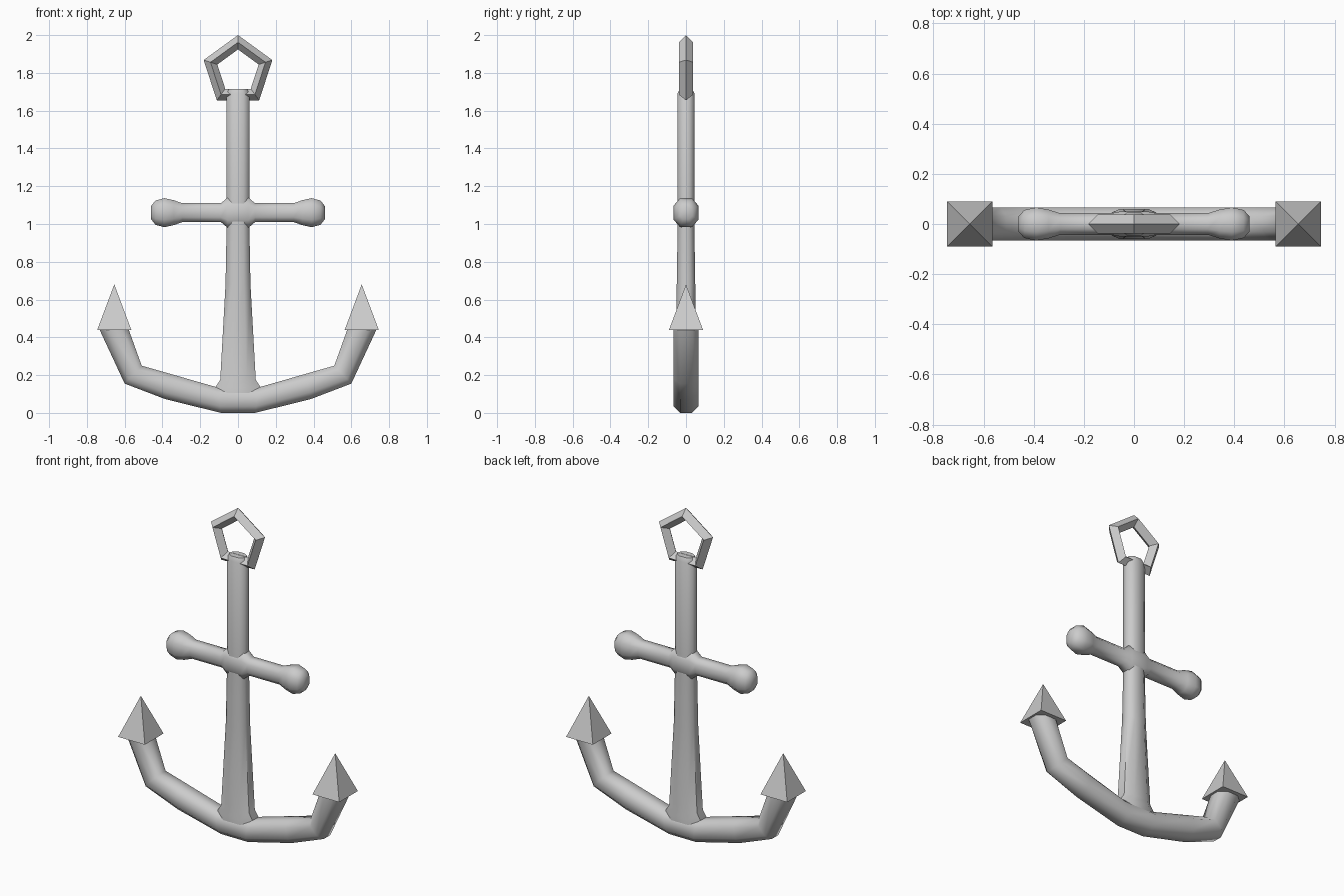
import bpy, bmesh, math

if "Cube" in bpy.data.objects:
    bpy.data.objects.remove(bpy.data.objects["Cube"])

# Octagonal cross-section, in half-width units (in-plane, depth)
C = 0.48
OCT = [(1, C), (C, 1), (-C, 1), (-1, C), (-1, -C), (-C, -1), (C, -1), (1, -C)]


def loft(name, stations):
    """Skin octagons; each station is (edge_a, edge_b, half_depth) in the xz plane."""
    bm = bmesh.new()
    rings = []
    for (ax, az), (bx, bz), d in stations:
        cx, cz = (ax + bx) / 2, (az + bz) / 2
        ux, uz = (ax - bx) / 2, (az - bz) / 2
        rings.append([bm.verts.new((cx + u * ux, v * d, cz + u * uz)) for u, v in OCT])
    for r, s in zip(rings, rings[1:]):
        for i in range(8):
            j = (i + 1) % 8
            bm.faces.new((r[i], r[j], s[j], s[i]))
    bm.faces.new(rings[0])
    bm.faces.new(rings[-1])
    bmesh.ops.recalc_face_normals(bm, faces=bm.faces)
    me = bpy.data.meshes.new(name)
    bm.to_mesh(me)
    bm.free()
    me.shade_smooth()
    me.set_sharp_from_angle(angle=math.radians(55))
    ob = bpy.data.objects.new(name, me)
    bpy.context.collection.objects.link(ob)
    return ob


def mirrored(half):
    """Reflect right-hand stations to the left so the part spans x = 0."""
    left = [((-a[0], a[1]), (-b[0], b[1]), d) for a, b, d in reversed(half)]
    return left + half


# Shank: (z, half width, half depth)
shank = [(0.06, 0.12, 0.06), (0.135, 0.12, 0.06), (0.175, 0.094, 0.058),
         (0.68, 0.066, 0.049), (1.0, 0.06, 0.044), (1.69, 0.06, 0.045), (1.715, 0.048, 0.034)]
loft("shank", [((w, z), (-w, z), d) for z, w, d in shank])

# Crossbar with knobbed ends: (x, half height, half depth)
bar = [(0.055, 0.08, 0.05), (0.09, 0.05, 0.043), (0.295, 0.05, 0.043), (0.34, 0.066, 0.057),
       (0.39, 0.077, 0.066), (0.437, 0.064, 0.056), (0.46, 0.035, 0.032)]
loft("crossbar", mirrored([((x, 1.06 + h), (x, 1.06 - h), d) for x, h, d in bar]))

# Curved arms
loft("arms", mirrored([
    ((0.11, 0.135), (0.09, 0.0), 0.065),
    ((0.36, 0.207), (0.385, 0.073), 0.065),
    ((0.51, 0.25), (0.60, 0.155), 0.065),
    ((0.58, 0.445), (0.735, 0.445), 0.065)]))

# Pyramid flukes
for side, x in (("left", -0.655), ("right", 0.655)):
    bpy.ops.mesh.primitive_cone_add(vertices=4, radius1=0.09 * math.sqrt(2), radius2=0, depth=0.24,
                                    location=(x, 0, 0.56), rotation=(0, 0, math.pi / 4))
    bpy.context.object.name = side + "_fluke"

# Five-sided ring with a diamond section
bpy.ops.mesh.primitive_torus_add(major_segments=5, minor_segments=4, major_radius=0.153,
                                 minor_radius=0.038, location=(0, 0, 1.809),
                                 rotation=(math.pi / 2, -math.pi / 2, 0))
bpy.context.object.name = "ring"
bpy.context.object.data.shade_flat()
